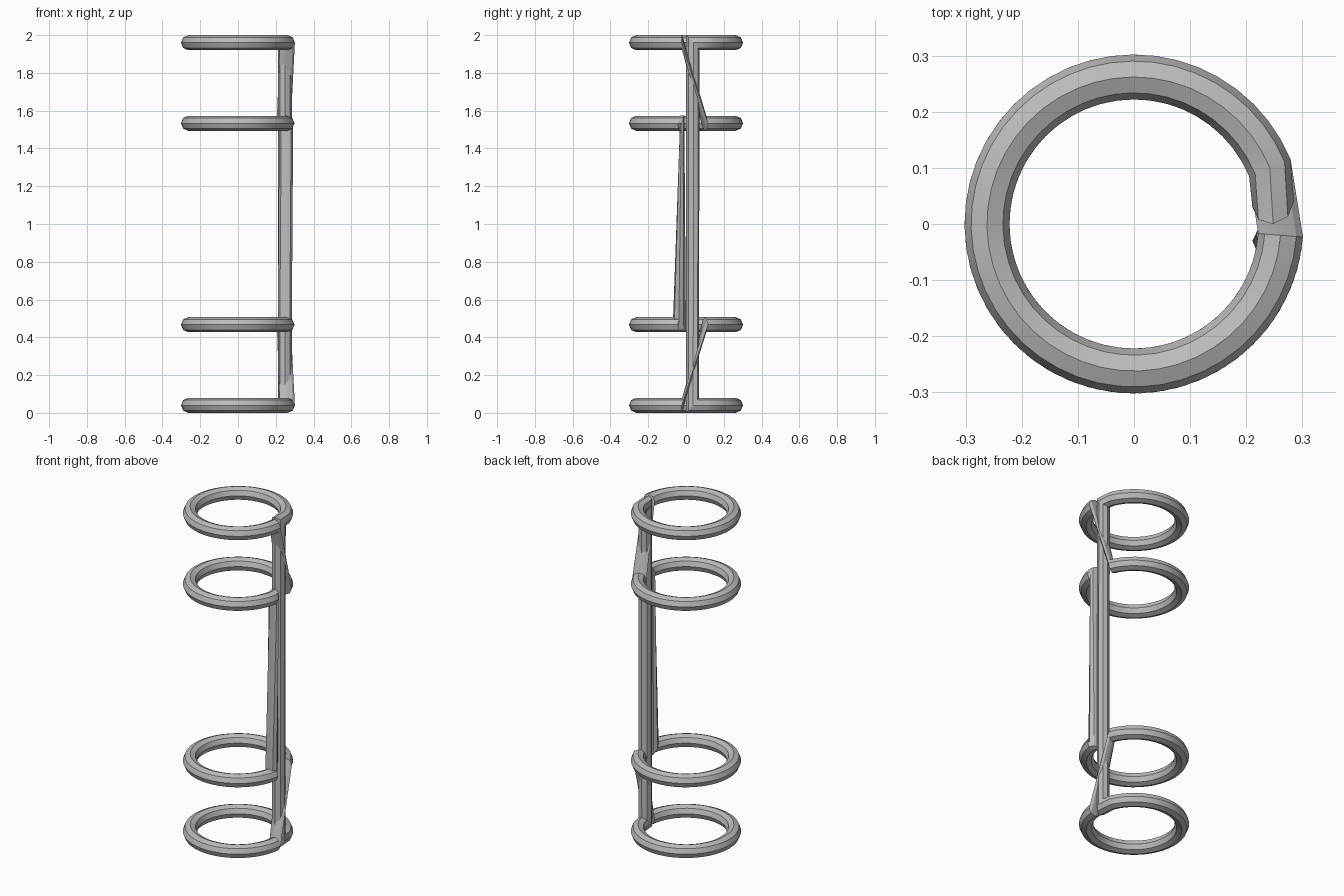
import bpy, bmesh
from math import radians, cos, sin, pi
from mathutils import Vector

cube = bpy.data.objects.get("Cube")
if cube:
    bpy.data.objects.remove(cube)

RING, TUBE, SIDES, STEPS = 0.262, 0.04, 8, 44
UP = Vector((0, 0, TUBE))

metal = bpy.data.materials.new("grey_metal")
metal.use_nodes = True
grey = (0.5, 0.5, 0.5, 1)
metal.diffuse_color = grey
metal.node_tree.nodes["Principled BSDF"].inputs["Base Color"].default_value = grey


def ring(z, start, end, v):
    """Cross-sections (centre, side axis, height axis) along one hoop."""
    out = []
    for i in range(STEPS + 1):
        a = radians(start + (end - start) * i / STEPS)
        d = Vector((cos(a), sin(a), 0))
        out.append((d * RING + Vector((0, 0, z)), d * TUBE, v))
    return out


def corner(y, z, vy, vz, x=0.248):
    """Mitred cross-section where a hoop turns into an upright."""
    side = Vector((0.037, 0.004 if y > 0 else -0.004, 0))
    return [(Vector((x, y, z)), side, Vector((0, vy, vz)))]


# One continuous bent rod: hoops, slanted links and uprights form a closed loop
FREE, LINK = -4.4, 22.5
path = (
    ring(1.96, FREE, LINK - 360, UP)             # top hoop
    + corner(0.036, 1.96, -0.036, 0.04)          # long upright
    + corner(0.034, 0.04, -0.034, -0.04)
    + ring(0.04, LINK, 360 + FREE, -UP)          # bottom hoop
    + ring(0.467, LINK, 352, -UP)                # lower middle hoop
    + corner(-0.034, 0.467, 0.034, -0.04)        # short upright
    + corner(-0.021, 1.535, 0.012, 0.04, 0.255)
    + ring(1.533, -8, LINK - 360, UP)            # upper middle hoop
)

bm = bmesh.new()
loops = []
for centre, u, v in path:
    angles = [2 * pi * k / SIDES for k in range(SIDES)]
    loops.append([bm.verts.new(centre + u * cos(a) + v * sin(a)) for a in angles])
for i, a in enumerate(loops):
    b = loops[(i + 1) % len(loops)]
    for k in range(SIDES):
        n = (k + 1) % SIDES
        bm.faces.new((a[k], a[n], b[n], b[k]))
bmesh.ops.recalc_face_normals(bm, faces=bm.faces)

mesh = bpy.data.meshes.new("hoop_frame")
bm.to_mesh(mesh)
bm.free()
mesh.materials.append(metal)
frame = bpy.data.objects.new("hoop_frame", mesh)
bpy.context.collection.objects.link(frame)

# Smooth along the rod, crisp between its eight sides
bpy.ops.object.select_all(action='DESELECT')
frame.select_set(True)
bpy.context.view_layer.objects.active = frame
bpy.ops.object.shade_smooth_by_angle(angle=radians(30))
